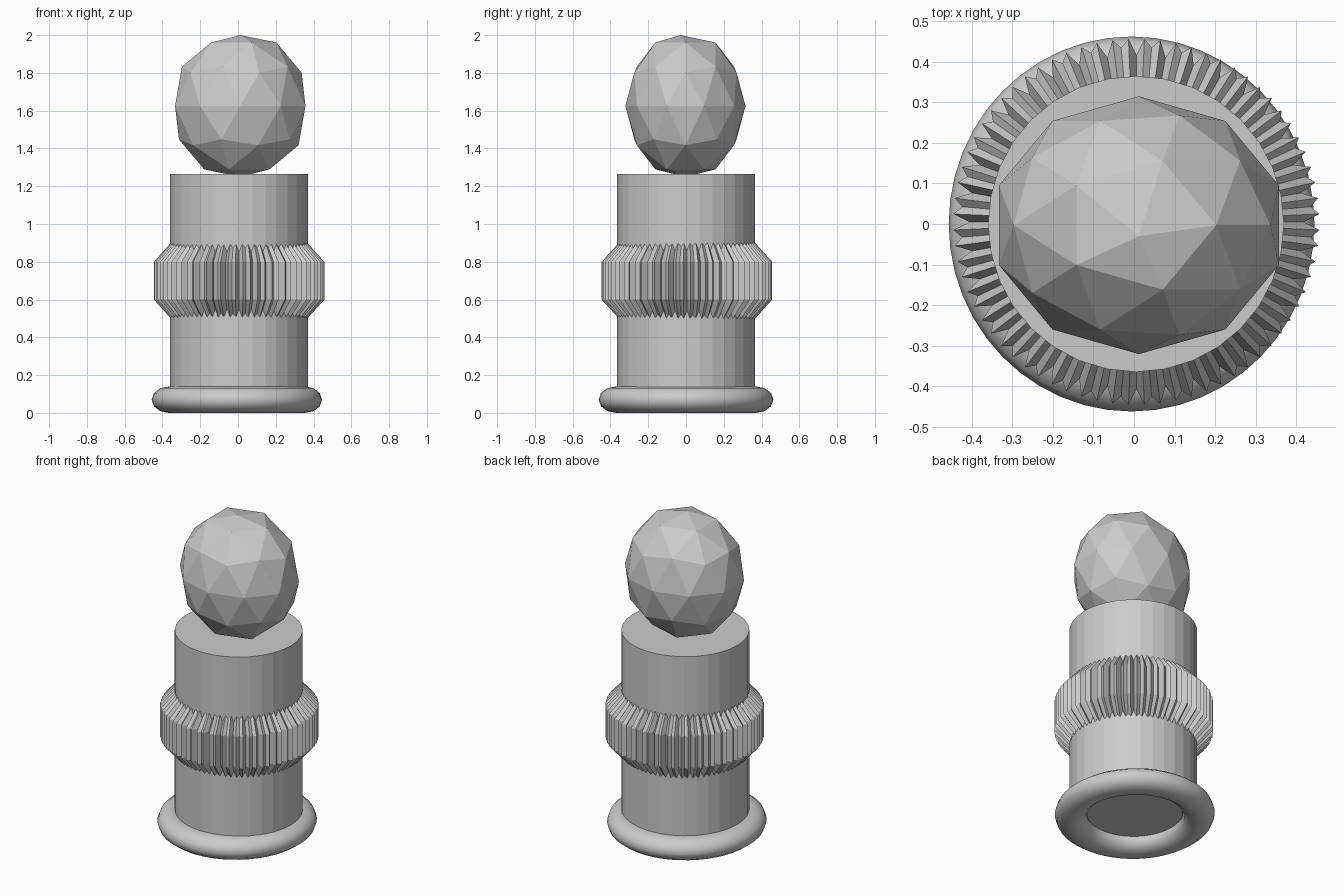
import bpy, bmesh, math
from mathutils import Vector

if "Cube" in bpy.data.objects:
    bpy.data.objects.remove(bpy.data.objects["Cube"])

grey = bpy.data.materials.new("plain grey")
grey.diffuse_color = (0.6, 0.6, 0.6, 1)
grey.use_nodes = True
grey.node_tree.nodes["Principled BSDF"].inputs["Base Color"].default_value = grey.diffuse_color


def finish(name, bm, smooth=False):
    bmesh.ops.recalc_face_normals(bm, faces=bm.faces[:])
    for f in bm.faces:
        f.smooth = smooth
    me = bpy.data.meshes.new(name)
    bm.to_mesh(me)
    bm.free()
    me.materials.append(grey)
    ob = bpy.data.objects.new(name, me)
    bpy.context.collection.objects.link(ob)
    return ob


def bridge(bm, a, b):
    n = len(a)
    for i in range(n):
        j = (i + 1) % n
        bm.faces.new((a[i], a[j], b[j], b[i]))


# Main post
bm = bmesh.new()
bmesh.ops.create_cone(bm, cap_ends=True, segments=32, radius1=0.365,
                      radius2=0.365, depth=1.185)
bmesh.ops.translate(bm, verts=bm.verts[:], vec=(0.005, 0, 0.08 + 1.185 / 2))
finish("post", bm)

# Rounded base ring, open in the middle
bm = bmesh.new()
rings = []
for i in range(48):
    a = 2 * math.pi * i / 48
    ring = []
    for k in range(12):
        t = 2 * math.pi * k / 12
        r = 0.366 + 0.092 * math.cos(t)
        ring.append(bm.verts.new((r * math.cos(a) * 0.985 - 0.006,
                                  r * math.sin(a) * 1.01,
                                  0.07 + 0.07 * math.sin(t))))
    rings.append(ring)
for i in range(48):
    bridge(bm, rings[i], rings[(i + 1) % 48])
finish("base_ring", bm, smooth=True)

# Ribbed collar: notched teeth, tapering into the post at both ends
bm = bmesh.new()
TEETH = 36
tooth = [(-0.25, 0.452), (0.0, 0.432), (0.25, 0.452), (0.5, 0.412)]
levels = []
for z, shrink in ((0.5, 0.8), (0.6, 1.0), (0.8, 1.0), (0.9, 0.8)):
    ring = []
    for i in range(TEETH):
        for off, r in tooth:
            a = 2 * math.pi * (i + 0.5 + off) / TEETH
            ring.append(bm.verts.new((0.006 + r * shrink * math.cos(a),
                                      0.005 + r * shrink * math.sin(a), z)))
    levels.append(ring)
for lo, hi in zip(levels, levels[1:]):
    bridge(bm, lo, hi)
bm.faces.new(levels[0])
bm.faces.new(levels[-1])
finish("ribbed_collar", bm)

# Faceted ball with a slightly flattened, offset top point
bm = bmesh.new()
bmesh.ops.create_icosphere(bm, subdivisions=2, radius=1)
for v in bm.verts:
    pole = abs(v.co.z) > 0.99
    up = v.co.z > 0
    v.co = Vector((0.012 + v.co.x * 0.363, -0.003 + v.co.y * 0.318,
                   1.625 + v.co.z * 0.395))
    if pole:
        v.co.z = 2.0 if up else 1.25
        if up:
            v.co.y = -0.03
finish("faceted_ball", bm)
